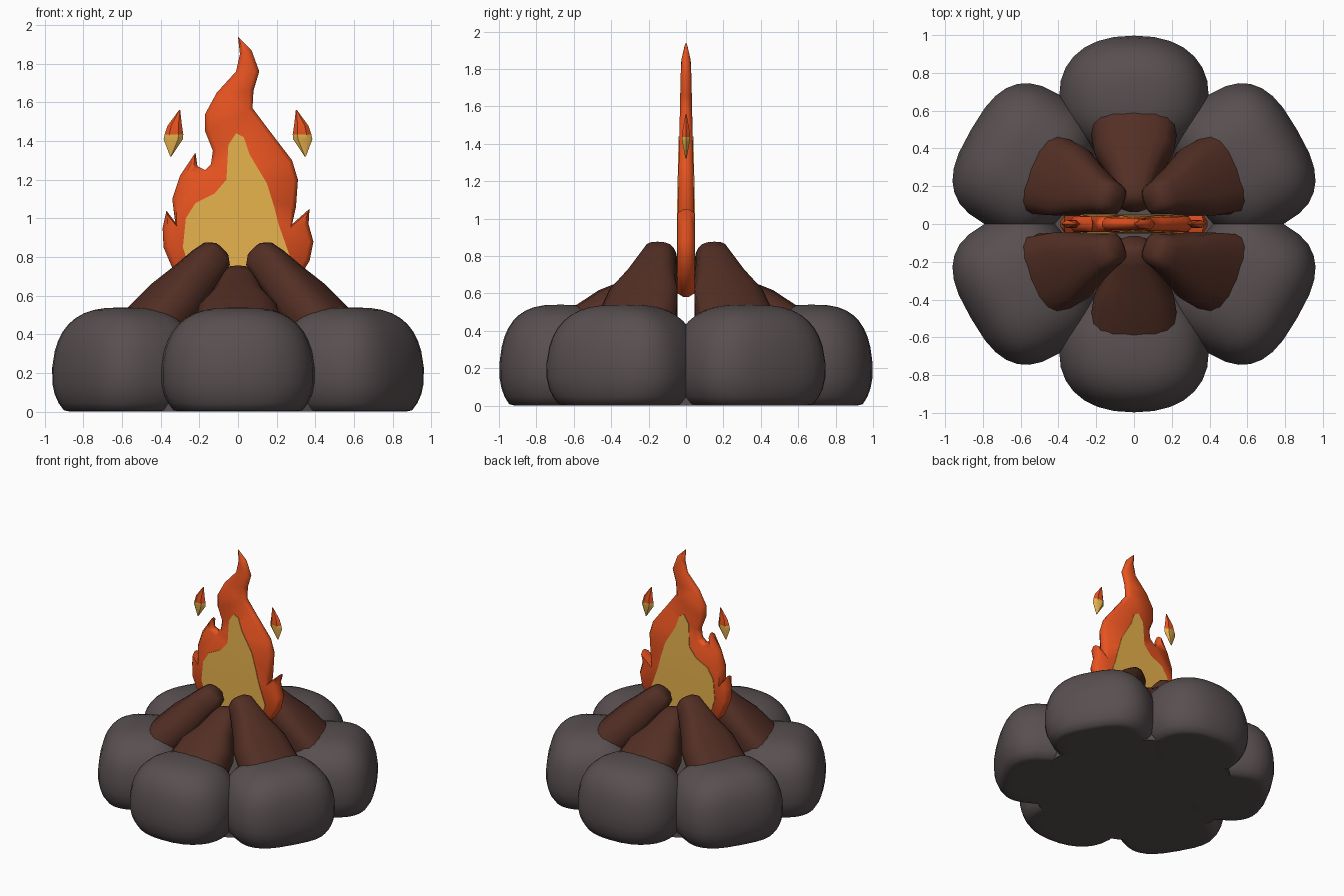
import bpy, bmesh, math
from mathutils import Vector

if "Cube" in bpy.data.objects:
    bpy.data.objects.remove(bpy.data.objects["Cube"])


def material(name, rgb):
    m = bpy.data.materials.new(name)
    m.diffuse_color = (*rgb, 1)
    m.use_nodes = True
    m.node_tree.nodes["Principled BSDF"].inputs["Base Color"].default_value = m.diffuse_color
    return m


STONE = material("stone grey", (0.098, 0.078, 0.081))
WOOD = material("dark wood", (0.085, 0.028, 0.018))
ORANGE = material("flame orange", (0.88, 0.095, 0.016))
YELLOW = material("flame yellow", (0.84, 0.47, 0.078))


def finish(bm, name, mats, angle=40):
    bmesh.ops.recalc_face_normals(bm, faces=bm.faces[:])
    me = bpy.data.meshes.new(name)
    bm.to_mesh(me)
    bm.free()
    ob = bpy.data.objects.new(name, me)
    bpy.context.collection.objects.link(ob)
    for m in mats:
        me.materials.append(m)
    bpy.ops.object.select_all(action='DESELECT')
    ob.select_set(True)
    bpy.context.view_layer.objects.active = ob
    bpy.ops.object.shade_smooth_by_angle(angle=math.radians(angle))
    return ob


def loft(bm, rings):
    """Join equal-sized rings of points and cap both ends."""
    vs = [[bm.verts.new(p) for p in r] for r in rings]
    n = len(vs[0])
    for a, b in zip(vs, vs[1:]):
        for i in range(n):
            bm.faces.new((a[i], a[(i + 1) % n], b[(i + 1) % n], b[i]))
    bm.faces.new(vs[0])
    bm.faces.new(vs[-1])


def spow(v, e):
    return math.copysign(abs(v) ** e, v)


# Ring of rounded, flat-bottomed stones, narrower at the top
def stone(name, ang, square):
    bm = bmesh.new()
    bmesh.ops.create_uvsphere(bm, u_segments=28, v_segments=18, radius=1)
    out = Vector((math.cos(ang), math.sin(ang), 0))
    tan = Vector((-out.y, out.x, 0))
    for v in bm.verts:
        r = math.hypot(v.co.x, v.co.y)
        a = math.atan2(v.co.y, v.co.x)
        k = spow(r, 0.68)
        z = max(0, 0.23 + 0.31 * spow(v.co.z, 0.75))
        k *= 1 - 0.1 * max(0, (z - 0.2) / 0.34)
        v.co = (out * (0.67 + 0.33 * k * spow(math.cos(a), square))
                + tan * (0.40 * k * spow(math.sin(a), square)) + Vector((0, 0, z)))
    finish(bm, name, [STONE], 70)


for i in range(6):
    stone(f"stone_{i + 1}", math.radians(30 + 60 * i), 0.87 if i in (1, 4) else 0.7)

# Flat bed closing the middle of the ring
bm = bmesh.new()
loft(bm, [[(0.72 * math.cos(t * math.pi / 12), 0.72 * math.sin(t * math.pi / 12), z)
           for t in range(24)] for z in (0, 0.14)])
finish(bm, "stone_bed", [STONE])


# Leaning logs, broad at the foot and rounded at the tip
def log(name, tip, foot, wide, thick):
    tip, foot = Vector(tip), Vector(foot)
    axis = (foot - tip).normalized()
    side = axis.cross(Vector((0, 0, 1))).normalized()
    up = side.cross(axis)
    rings = []
    for t, w, h in ((-0.1, 0.05, 0.05), (-0.05, 0.085, 0.085), (0.06, 0.1, 0.1),
                    (0.28, 0.145, 0.112), (0.5, wide * 0.85, thick * 0.95), (1, wide, thick)):
        c = tip.lerp(foot, t)
        ring = []
        for i in range(16):
            a = i * math.pi / 8
            p = (c + side * w * spow(math.cos(a), 0.75) + up * h * spow(math.sin(a), 0.75))
            # keep clear of the flame slot between front and back logs
            p.y = math.copysign(max(0.045, p.y * math.copysign(1, tip.y)), tip.y)
            ring.append(p)
        rings.append(ring)
    bm = bmesh.new()
    loft(bm, rings)
    finish(bm, name, [WOOD], 50)


for sy, end in ((-1, "front"), (1, "back")):
    log(f"{end}_log", (0, sy * 0.14, 0.67), (0, sy * 0.63, 0.33), 0.25, 0.15)
    for sx, lr in ((-1, "left"), (1, "right")):
        log(f"{end}_{lr}_log", (sx * 0.13, sy * 0.14, 0.795),
            (sx * 0.535, sy * 0.285, 0.36), 0.24, 0.135)


# Flat flames: outline in x-z, thinner toward the top, edge rounded by an inset
def half_depth(z):
    return (0.045 - 0.02 * max(0, (z - 1.0) / 0.94)) * min(1, (1.96 - z) / 0.12)


def flame(name, pts, mat, extra, edge, inset):
    bm = bmesh.new()
    caps = []
    loops = []
    for s in (-1, 1):
        loop = [bm.verts.new((x, s * (half_depth(z) + extra) * edge, z)) for x, z in pts]
        caps.append((s, bm.faces.new(loop)))
        loops.append(loop)
    n = len(pts)
    for i in range(n):
        j = (i + 1) % n
        bm.faces.new((loops[0][i], loops[0][j], loops[1][j], loops[1][i]))
    bmesh.ops.recalc_face_normals(bm, faces=bm.faces[:])
    if inset:
        bmesh.ops.inset_individual(bm, faces=[f for _, f in caps],
                                   thickness=inset, use_even_offset=False)
        for s, f in caps:
            for v in f.verts:
                v.co.y = s * (half_depth(v.co.z) + extra)
    bmesh.ops.triangulate(bm, faces=[f for _, f in caps])
    finish(bm, name, [mat], 65)


flame("outer_flame", [
    (-0.20, 0.58), (-0.33, 0.72), (-0.385, 0.85), (-0.39, 0.95), (-0.37, 1.04),
    (-0.325, 0.98), (-0.34, 1.10), (-0.30, 1.22), (-0.22, 1.34), (-0.21, 1.27),
    (-0.17, 1.25), (-0.14, 1.28), (-0.13, 1.35), (-0.17, 1.45), (-0.17, 1.54),
    (-0.11, 1.65), (-0.01, 1.76), (0.01, 1.85), (0, 1.94), (0.07, 1.87),
    (0.11, 1.76), (0.08, 1.66), (0.075, 1.57), (0.15, 1.47), (0.28, 1.30),
    (0.31, 1.20), (0.30, 1.06), (0.28, 0.97), (0.37, 1.05), (0.365, 0.97),
    (0.39, 0.88), (0.37, 0.78), (0.32, 0.70), (0.20, 0.58)], ORANGE, 0, 0.3, 0.022)

flame("inner_flame", [
    (-0.15, 0.62), (-0.25, 0.74), (-0.285, 0.85), (-0.27, 1.00), (-0.22, 1.08),
    (-0.12, 1.13), (-0.06, 1.20), (-0.05, 1.38), (-0.01, 1.44), (0.03, 1.42),
    (0.06, 1.33), (0.15, 1.18), (0.19, 1.05), (0.21, 0.97), (0.27, 0.80),
    (0.24, 0.70), (0.15, 0.62)], YELLOW, 0.004, 1, 0)

# Floating sparks: yellow below, orange above
for s, lr in ((-1, "left"), (1, "right")):
    bm = bmesh.new()
    loft(bm, [[(s * (cx + rx * math.cos(a * math.pi / 3)),
                ry * math.sin(a * math.pi / 3), z) for a in range(6)]
              for z, cx, rx, ry in ((1.32, 0.348, 0.003, 0.003), (1.41, 0.335, 0.05, 0.023),
                                    (1.435, 0.331, 0.048, 0.025), (1.48, 0.327, 0.037, 0.02),
                                    (1.56, 0.302, 0.003, 0.003))])
    for f in bm.faces:
        f.material_index = 1 if f.calc_center_median().z < 1.43 else 0
    finish(bm, f"{lr}_spark", [ORANGE, YELLOW])
